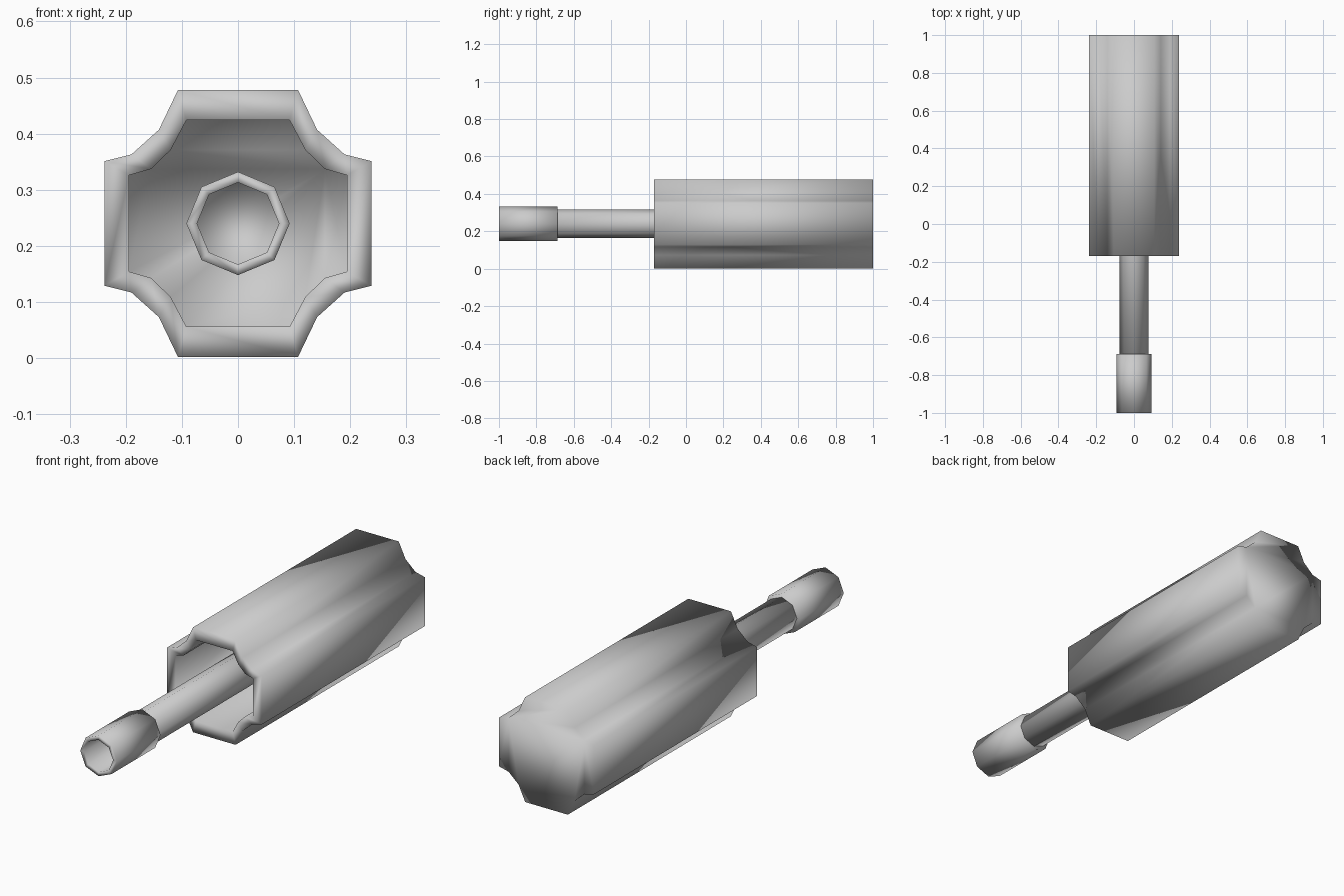
import bpy, bmesh, math

if "Cube" in bpy.data.objects:
    bpy.data.objects.remove(bpy.data.objects["Cube"])

CZ = 0.24  # height of the long axis


def mirror_profile(quarter):
    """Mirror one quadrant of points (top to side) into a closed loop."""
    right = quarter + [(x, -z) for x, z in reversed(quarter)]
    return right + [(-x, z) for x, z in reversed(right)]


def ring_profile(radius, sides=8):
    return [(radius * math.sin(2 * math.pi * i / sides),
             radius * math.cos(2 * math.pi * i / sides)) for i in range(sides)]


def loft(name, sections):
    """Skin a list of (y, profile) sections and cap both ends."""
    bm = bmesh.new()
    loops = [[bm.verts.new((x, y, CZ + z)) for x, z in prof] for y, prof in sections]
    n = len(loops[0])
    for a, b in zip(loops, loops[1:]):
        for i in range(n):
            j = (i + 1) % n
            bm.faces.new((a[i], a[j], b[j], b[i]))
    bm.faces.new(loops[0])
    bm.faces.new(loops[-1])
    bmesh.ops.recalc_face_normals(bm, faces=bm.faces)
    for f in bm.faces:
        f.smooth = True
    mesh = bpy.data.meshes.new(name)
    bm.to_mesh(mesh)
    bm.free()
    obj = bpy.data.objects.new(name, mesh)
    bpy.context.collection.objects.link(obj)
    return obj


outer = mirror_profile([(0.107, 0.238), (0.141, 0.167), (0.19, 0.123), (0.238, 0.111)])
inner = mirror_profile([(0.092, 0.184), (0.12, 0.131), (0.155, 0.097), (0.194, 0.086)])

# Grooved housing with a deep recess in the front
loft("housing", [(1.0, outer), (-0.17, outer), (-0.17, inner), (0.6, inner)])

# Rod running from the tip into the recess
loft("rod", [(-0.75, ring_profile(0.076)), (0.6, ring_profile(0.076))])

# Hollow tip
loft("tip", [(-0.687, ring_profile(0.092)), (-1.0, ring_profile(0.092)),
             (-1.0, ring_profile(0.073)), (-0.76, ring_profile(0.073))])
